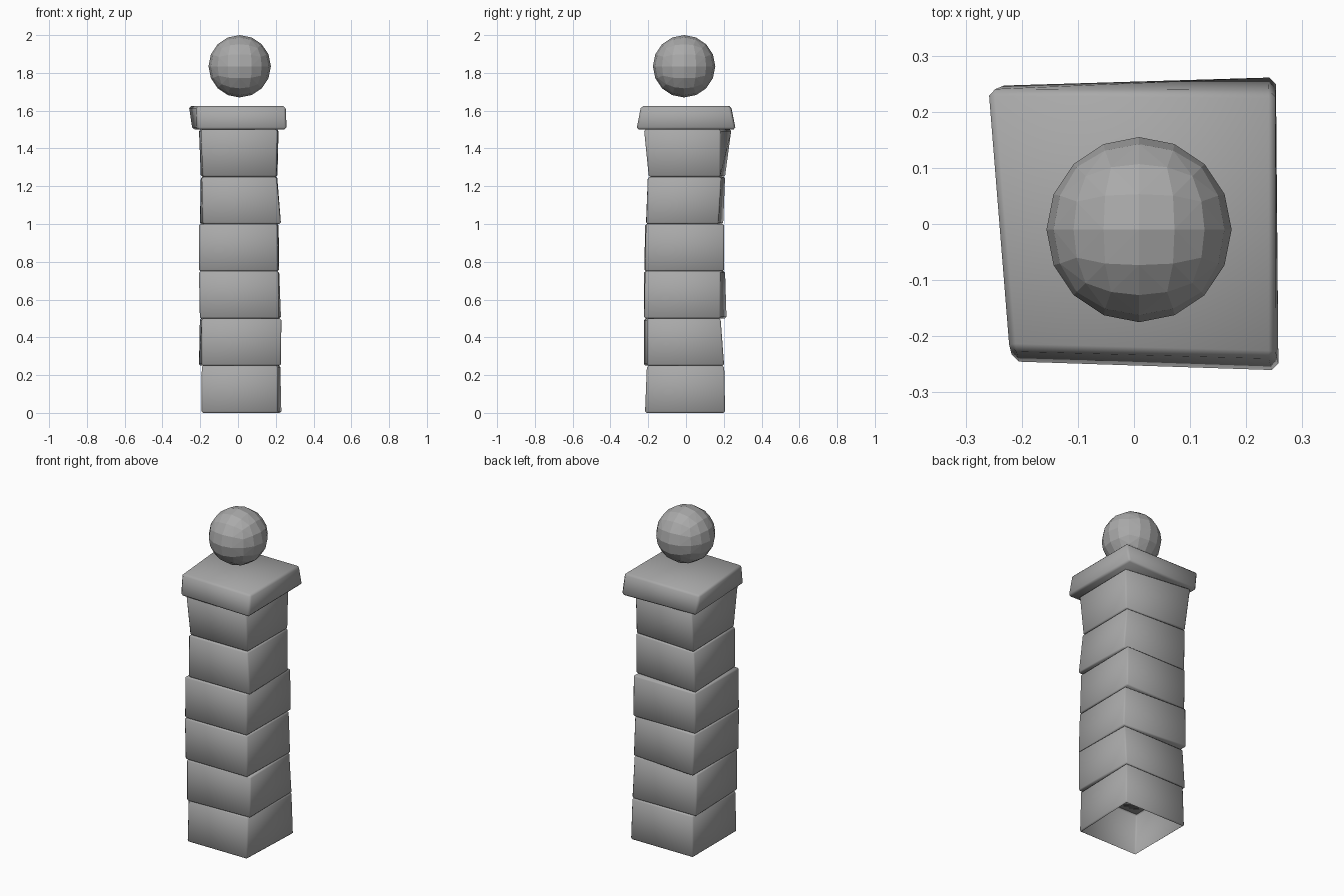
import bpy, bmesh
from mathutils import Vector

if "Cube" in bpy.data.objects:
    bpy.data.objects.remove(bpy.data.objects["Cube"])

# Dark grey stone colour
grey = bpy.data.materials.new("dark_stone")
grey.diffuse_color = (0.4, 0.4, 0.4, 1)
grey.use_nodes = True
grey.node_tree.nodes["Principled BSDF"].inputs["Base Color"].default_value = grey.diffuse_color


def finish(bm, name):
    bmesh.ops.recalc_face_normals(bm, faces=bm.faces)
    mesh = bpy.data.meshes.new(name)
    bm.to_mesh(mesh)
    bm.free()
    mesh.materials.append(grey)
    obj = bpy.data.objects.new(name, mesh)
    bpy.context.collection.objects.link(obj)
    return obj


def stone(name, z0, z1, low, high, bevel=0.008, open_base=False):
    """Softly chamfered skewed block; corners run front-left, front-right, back-right, back-left."""
    bm = bmesh.new()
    a = [bm.verts.new((x, y, z0)) for x, y in low]
    b = [bm.verts.new((x, y, z1)) for x, y in high]
    bm.faces.new(a[::-1])
    bm.faces.new(b)
    for i in range(4):
        j = (i + 1) % 4
        bm.faces.new((a[i], a[j], b[j], b[i]))
    bmesh.ops.bevel(bm, geom=bm.edges[:], offset=bevel, segments=1,
                    profile=0.5, affect='EDGES')
    if open_base:
        base = min(bm.faces, key=lambda f: f.calc_center_median().z)
        bmesh.ops.delete(bm, geom=[base], context='FACES_ONLY')
    for f in bm.faces:
        f.smooth = True
    return finish(bm, name)


# Irregular pillar stones, bottom to top: lower and upper outline of each course
courses = [
    ([(-.192, -.217), (.212, -.217), (.23, .207), (-.192, .207)],
     [(-.192, -.207), (.212, -.207), (.224, .202), (-.187, .202)]),
    ([(-.192, -.222), (.227, -.207), (.224, .202), (-.207, .197)],
     [(-.192, -.222), (.23, -.207), (.222, .183), (-.202, .183)]),
    ([(-.202, -.222), (.218, -.222), (.228, .183), (-.197, .215)],
     [(-.207, -.222), (.213, -.217), (.218, .183), (-.202, .207)]),
    ([(-.207, -.22), (.213, -.217), (.218, .202), (-.202, .197)],
     [(-.207, -.217), (.208, -.212), (.215, .202), (-.202, .202)]),
    ([(-.187, -.212), (.228, -.21), (.218, .172), (-.202, .197)],
     [(-.192, -.202), (.204, -.202), (.208, .187), (-.197, .207)]),
    ([(-.187, -.197), (.204, -.197), (.209, .182), (-.197, .207)],
     [(-.197, -.222), (.209, -.222), (.215, .183), (-.207, .241)]),
]
for i, (low, high) in enumerate(courses):
    stone(f"pillar_stone_{i + 1}", 0.25 * i, 0.25 * i + 0.25,
          low, high, open_base=(i == 0))

# Overhanging cap slab
stone("cap_slab", 1.5, 1.625,
      [(-.217, -.247), (.258, -.263), (.253, .264), (-.242, .247)],
      [(-.222, -.225), (.252, -.238), (.252, .236), (-.261, .24)], bevel=0.012)

# Floating ball finial: cube subdivided twice, pushed onto a sphere and split into facets
bm = bmesh.new()
bmesh.ops.create_cube(bm, size=2)
for _ in range(2):
    bmesh.ops.subdivide_edges(bm, edges=bm.edges[:], cuts=1, use_grid_fill=True)
    for v in bm.verts:
        v.co.normalize()
bmesh.ops.triangulate(bm, faces=bm.faces[:])
for v in bm.verts:
    v.co = v.co * 0.165 + Vector((0.009, -0.01, 1.835))
finish(bm, "ball_finial")
